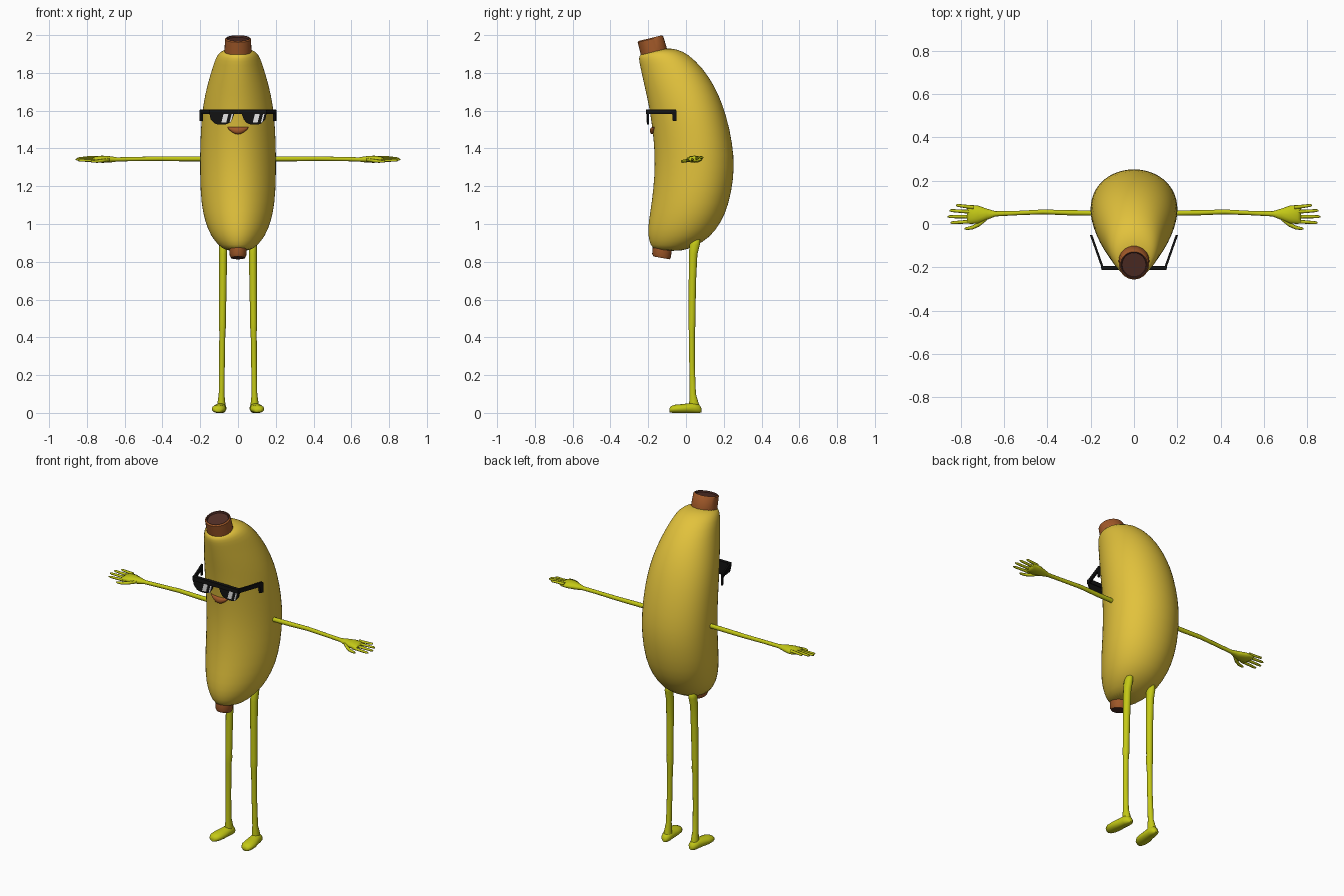
import bpy, math
from mathutils import Vector


def material(name, rgb):
    m = bpy.data.materials.new(name)
    m.diffuse_color = (*rgb, 1)
    return m


YELLOW = material("banana yellow", (0.76, 0.54, 0.045))
LIME = material("lime limb", (0.55, 0.58, 0.008))
BROWN = material("stem brown", (0.36, 0.10, 0.022))
DARK = material("dark brown", (0.085, 0.028, 0.02))
BLACK = material("glasses black", (0.006, 0.006, 0.006))
WHITE = material("glint white", (0.85, 0.85, 0.85))


def make(name, verts, faces, mats, mirror=False, subdiv=0, angle=40):
    me = bpy.data.meshes.new(name)
    me.from_pydata(verts, [], faces)
    for m in mats:
        me.materials.append(m)
    me.shade_smooth()
    me.set_sharp_from_angle(angle=math.radians(angle))
    ob = bpy.data.objects.new(name, me)
    bpy.context.collection.objects.link(ob)
    if mirror:
        ob.modifiers.new("mirror", 'MIRROR').use_mirror_merge = False
    if subdiv:
        s = ob.modifiers.new("smooth", 'SUBSURF')
        s.levels = s.render_levels = subdiv
    return ob


def loft(name, rings, mats, dark_from=None, **kw):
    """Skin a list of equal rings and cap both ends."""
    n = len(rings[0])
    verts = [v for r in rings for v in r]
    faces, idx = [], []
    for i in range(len(rings) - 1):
        for j in range(n):
            k = (j + 1) % n
            faces.append((i * n + j, i * n + k, (i + 1) * n + k, (i + 1) * n + j))
            idx.append(int(dark_from is not None and i >= dark_from))
    last = (len(rings) - 1) * n
    faces += [tuple(range(n))[::-1], tuple(range(last, last + n))]
    idx += [0, int(dark_from is not None)]
    ob = make(name, verts, faces, mats, **kw)
    for p, m in zip(ob.data.polygons, idx):
        p.material_index = m
    # consistent outward normals
    import bmesh
    bm = bmesh.new()
    bm.from_mesh(ob.data)
    bmesh.ops.recalc_face_normals(bm, faces=bm.faces)
    bm.to_mesh(ob.data)
    bm.free()
    return ob


def slice_ring(fy, fz, by, bz, w, egg=0.0, n=28):
    """Ring through a front point and a back point, half width w."""
    pts = []
    for j in range(n):
        t = 2 * math.pi * j / n
        c, s = math.cos(t), math.sin(t)
        pts.append((w * s * (1 - egg * c),
                    (fy + by) / 2 + c * (fy - by) / 2,
                    (fz + bz) / 2 + c * (fz - bz) / 2))
    return pts


def tube(name, stations, axis, mat, n=12, floor=None, **kw):
    """Elliptic rings (x, y, z, r1, r2) across a fixed axis."""
    u, v = {'x': ((0, 1, 0), (0, 0, 1)), 'y': ((1, 0, 0), (0, 0, 1)),
            'z': ((1, 0, 0), (0, 1, 0))}[axis]
    rings = []
    for x, y, z, r1, r2 in stations:
        ring = []
        for j in range(n):
            t = 2 * math.pi * j / n
            p = Vector((x, y, z)) + Vector(u) * r1 * math.cos(t) + Vector(v) * r2 * math.sin(t)
            if floor is not None:
                p.z = max(p.z, floor)
            ring.append(p)
        rings.append(ring)
    return loft(name, rings, [mat], **kw)


def prism(name, pts, offset, mat, **kw):
    return loft(name, [[Vector(p) for p in pts],
                       [Vector(p) + Vector(offset) for p in pts]], [mat], angle=25, **kw)


# Banana body: front y, z, back y, z, half width
body = [(-.235, 1.905, -.105, 1.932, .068), (-.25, 1.888, -.05, 1.926, .095),
        (-.249, 1.862, .01, 1.903, .116), (-.24, 1.82, .09, 1.825, .136),
        (-.223, 1.74, .15, 1.735, .162), (-.2, 1.64, .197, 1.63, .185),
        (-.18, 1.52, .234, 1.5, .197), (-.166, 1.38, .256, 1.36, .201),
        (-.168, 1.25, .254, 1.24, .201), (-.181, 1.12, .227, 1.1, .195),
        (-.2, 1.01, .188, 1.01, .174), (-.203, .94, .13, .93, .143),
        (-.188, .885, .05, .882, .1), (-.165, .86, -.03, .853, .06)]
loft("banana_body", [slice_ring(*b, egg=.12) for b in body], [YELLOW], subdiv=1, angle=180)

# Stem with dark recessed end
stem = [(-.238, 1.89, -.1, 1.92, .071), (-.243, 1.91, -.103, 1.938, .071),
        (-.256, 1.962, -.121, 1.994, .069), (-.25, 1.969, -.128, 1.999, .063),
        (-.246, 1.969, -.132, 1.997, .058), (-.243, 1.962, -.133, 1.988, .055)]
loft("stem", [slice_ring(*s) for s in stem], [BROWN, DARK], dark_from=3)

# Bottom tip
tip = [(-.176, .875, -.075, .862, .046), (-.179, .843, -.08, .825, .044),
       (-.172, .828, -.086, .813, .038), (-.165, .827, -.093, .815, .032)]
loft("bottom_tip", [slice_ring(*s, n=20) for s in tip], [BROWN, DARK], dark_from=2)

# Mouth: a smiling crescent
mouth = []
for i in range(-6, 7):
    x = .056 * i / 6
    rz = .002 + .017 * (1 - (i / 6) ** 2)
    mouth.append((x, -.178 + 3.5 * x * x, 1.513 - rz, .004 + .5 * rz, rz))
tube("mouth", mouth, 'x', BROWN)

# Sunglasses
prism("glasses_bar", [(-.15, -.213, 1.583), (.15, -.213, 1.583),
                      (.15, -.213, 1.607), (-.15, -.213, 1.607)], (0, .02, 0), BLACK)
lens = [(.018, 1.588), (.152, 1.588), (.145, 1.555), (.125, 1.533),
        (.105, 1.526), (.07, 1.526), (.045, 1.535), (.03, 1.555)]
prism("lens", [(x, -.206, z) for x, z in lens], (0, .009, 0), BLACK, mirror=True)
temple = [(0, 1.583), (0, 1.607), (1, 1.607), (1.03, 1.6), (1.03, 1.545), (.9, 1.545), (.88, 1.583)]
prism("temple", [(.138 + .053 * t, -.205 + .15 * t, z) for t, z in temple],
      (.011, 0, 0), BLACK, mirror=True)
for side, cx in (("left", -.083), ("right", .083)):
    for kind, dx, w in (("wide", .014, .026), ("thin", .048, .008)):
        x = cx + dx
        prism(f"{side}_{kind}_glint", [(x - w / 2 - .006, -.21, 1.537), (x + w / 2 - .006, -.21, 1.537),
                                       (x + w / 2 + .006, -.21, 1.585), (x - w / 2 + .006, -.21, 1.585)],
              (0, .004, 0), WHITE)

# Arms with palms
tube("arm", [(.15, .05, 1.345, .012, .013), (.3, .052, 1.345, .012, .013),
             (.42, .056, 1.346, .011, .012), (.55, .05, 1.344, .01, .011),
             (.64, .047, 1.342, .012, .011), (.68, .045, 1.342, .026, .017),
             (.72, .044, 1.343, .041, .019), (.755, .044, 1.343, .044, .015),
             (.77, .044, 1.343, .04, .008)], 'x', LIME, mirror=True, angle=70)

# Fingers: start x, y, end x, y
for i, (x0, y0, x1, y1) in enumerate([(.74, .077, .822, .086), (.75, .056, .852, .062),
                                      (.75, .034, .86, .034), (.74, .012, .848, .006)]):
    z = 1.343 + (y1 - .04) * .2
    xm = x0 + .9 * (x1 - x0)
    tube(f"finger_{i + 1}", [(x0, y0, z, .009, .008), ((x0 + x1) / 2, (y0 + y1) / 2, z, .008, .007),
                             (xm, y1, z, .007, .006), (x1, y1, z, .003, .003)],
         'x', LIME, n=8, mirror=True, angle=70)
tube("thumb", [(.68, .028, 1.341, .012, .01), (.715, .0, 1.335, .012, .009),
               (.745, -.016, 1.332, .009, .008), (.772, -.021, 1.331, .007, .006),
               (.782, -.021, 1.331, .003, .003)], 'x', LIME, n=8, mirror=True, angle=70)

# Legs
tube("leg", [(.076, .056, .925, .008, .01), (.077, .052, .915, .019, .024),
             (.078, .046, .89, .022, .028), (.079, .038, .84, .021, .023),
             (.08, .034, .7, .02, .02), (.082, .032, .5, .018, .018),
             (.082, .031, .46, .019, .019), (.083, .031, .43, .016, .016),
             (.085, .032, .25, .015, .015), (.087, .036, .1, .015, .017),
             (.088, .042, .05, .021, .026), (.088, .044, .02, .022, .028)],
     'z', LIME, n=14, mirror=True, angle=70)

# Feet, toes turned outward
tube("foot", [(.106, -.088, .014, .012, .01), (.105, -.08, .018, .026, .017),
              (.103, -.06, .021, .036, .022), (.1, -.025, .022, .038, .024),
              (.095, .01, .024, .033, .026), (.091, .045, .025, .03, .029),
              (.089, .07, .02, .023, .024), (.088, .082, .014, .01, .011)],
     'y', LIME, n=16, floor=0, mirror=True, angle=60)
